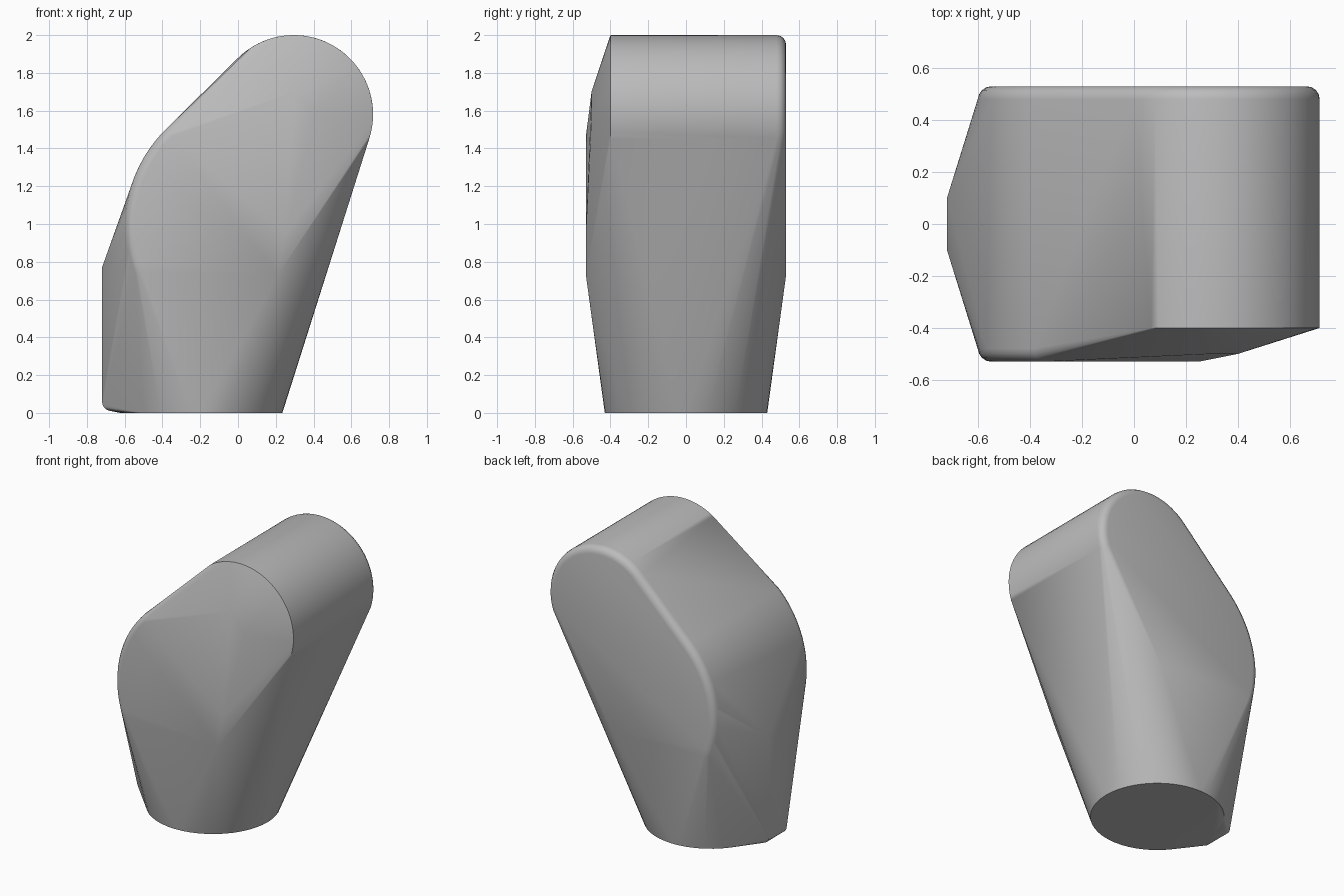
import bpy, bmesh
from math import sin, cos, radians

cube = bpy.data.objects.get("Cube")
if cube:
    bpy.data.objects.remove(cube, do_unlink=True)

FILLET = 0.05
HALF = 0.53
points = []


def arc(cx, cz, r, start, end, steps, y):
    """Points on an arc in the xz plane at depth y."""
    for i in range(steps + 1):
        a = radians(start + (end - start) * i / steps)
        points.append((cx + r * cos(a), y, cz + r * sin(a)))


def rounded_arc(cx, cz, r, start, end, steps, side):
    """Arc with a quarter-round rim towards the front (-1) or back (1)."""
    for k in range(5):
        t = radians(90 * k / 4)
        arc(cx, cz, r - FILLET * (1 - cos(t)), start, end, steps,
            side * (HALF - FILLET * (1 - sin(t))))


# Upper rounded end: soft rim at the back, crisp rim at the front
rounded_arc(0.295, 1.58, 0.42, 135, -18, 32, 1)
arc(0.295, 1.58, 0.42, 123, -18, 32, -0.4)

# Large shoulder curve and lower corners on both sides
for side in (-1, 1):
    rounded_arc(0.134, 0.98, 0.734, 200, 135, 14, side)
    points.append((0.21, side * HALF, 0.73))

# Facet corners of the sloped front
points += [(0.25, -HALF, 0.95), (0.40, -0.5, 1.57), (0.30, -0.5, 1.70)]

# Round base
for i in range(48):
    a = radians(360 * i / 48)
    points.append((-0.195 + 0.43 * cos(a), 0.43 * sin(a), 0))

# Narrow flat spine with a rounded foot
for y in (-0.1, 0.1):
    points.append((-0.72, y, 0.77))
    for k in range(6):
        a = radians(90 * k / 5)
        points.append((-0.67 - 0.05 * cos(a), y, 0.06 - 0.05 * sin(a)))

# Skin the outline points into one solid body
bm = bmesh.new()
for p in points:
    bm.verts.new(p)
result = bmesh.ops.convex_hull(bm, input=bm.verts[:])
loose = [v for v in bm.verts if not v.link_faces]
bmesh.ops.delete(bm, geom=loose, context='VERTS')
bmesh.ops.dissolve_limit(bm, angle_limit=radians(0.5),
                         verts=bm.verts[:], edges=bm.edges[:])
bmesh.ops.recalc_face_normals(bm, faces=bm.faces[:])
mesh = bpy.data.meshes.new("body")
bm.to_mesh(mesh)
bm.free()
body = bpy.data.objects.new("body", mesh)
bpy.context.collection.objects.link(body)

# Plain grey finish
grey = bpy.data.materials.new("grey")
grey.use_nodes = True
color = (0.5, 0.5, 0.5, 1)
grey.diffuse_color = color
grey.node_tree.nodes["Principled BSDF"].inputs["Base Color"].default_value = color
mesh.materials.append(grey)

bpy.ops.object.select_all(action='DESELECT')
body.select_set(True)
bpy.context.view_layer.objects.active = body
bpy.ops.object.shade_smooth_by_angle(angle=radians(30))
